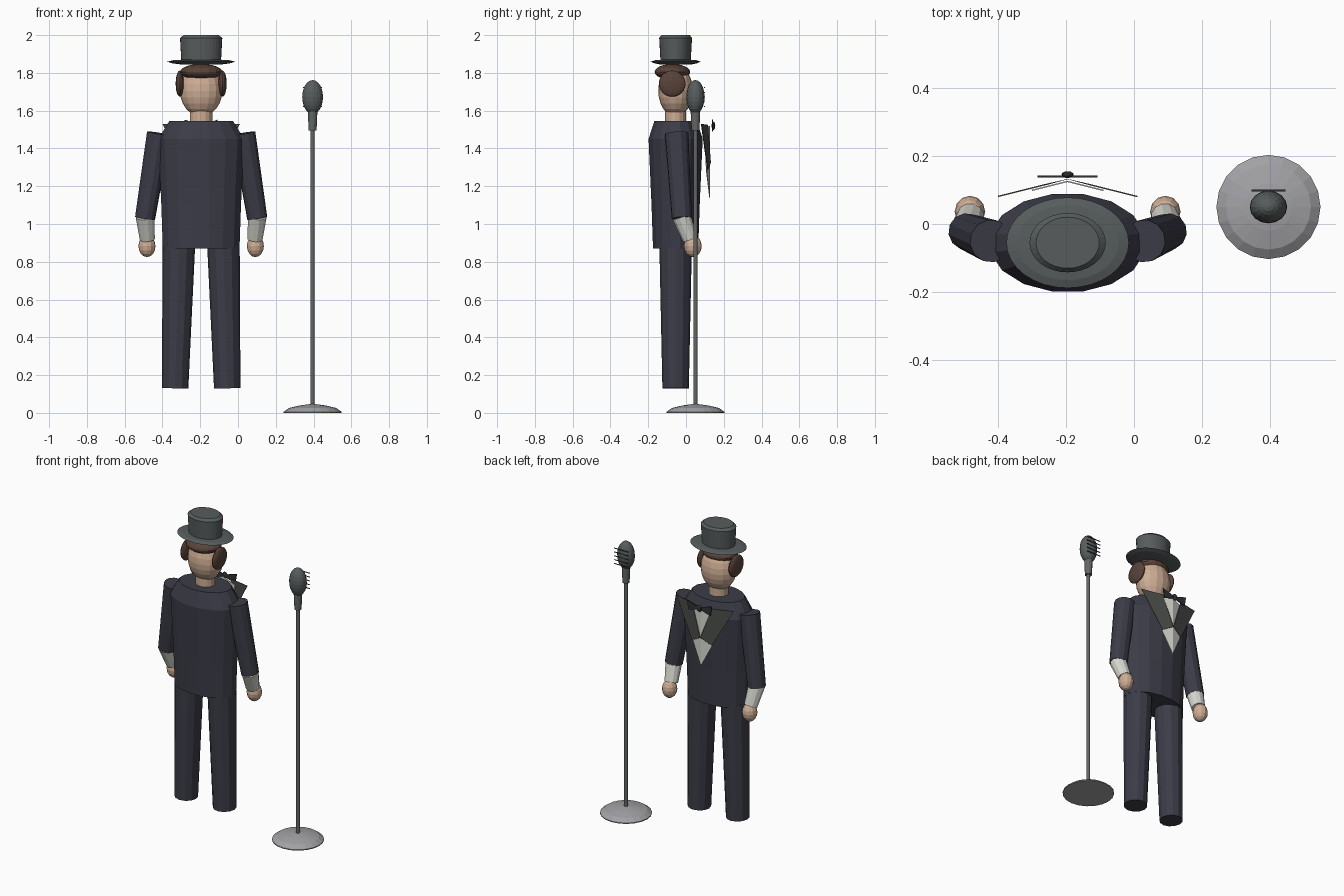
import bpy, bmesh
from math import pi, sin, cos
from mathutils import Vector, Matrix

cube = bpy.data.objects.get("Cube")
if cube:
    bpy.data.objects.remove(cube)

CX, CY = -0.195, -0.055          # centre of the figure
MX, MY = 0.395, 0.05             # centre of the microphone stand


def material(name, rgb):
    m = bpy.data.materials.new(name)
    m.use_nodes = True
    m.diffuse_color = (*rgb, 1)
    m.node_tree.nodes["Principled BSDF"].inputs["Base Color"].default_value = (*rgb, 1)
    return m


SUIT = material("navy suit", (0.045, 0.045, 0.065))
HAT = material("hat grey", (0.095, 0.108, 0.108))
LAPEL = material("lapel grey", (0.07, 0.074, 0.07))
BOW = material("bow black", (0.028, 0.03, 0.034))
SKIN = material("skin", (0.62, 0.42, 0.30))
HAIR = material("brown hair", (0.10, 0.056, 0.042))
WHITE = material("shirt white", (0.68, 0.68, 0.63))
STEEL = material("base steel", (0.36, 0.36, 0.38))
POLE = material("pole grey", (0.13, 0.135, 0.135))


def add(name, bm, mat):
    bmesh.ops.recalc_face_normals(bm, faces=bm.faces)
    me = bpy.data.meshes.new(name)
    bm.to_mesh(me)
    bm.free()
    me.materials.append(mat)
    ob = bpy.data.objects.new(name, me)
    bpy.context.collection.objects.link(ob)
    return ob


def loft(name, x, y, rings, n, mat, turn=0.0):
    """Stack of elliptical rings (rx, ry, z), capped at both ends."""
    bm = bmesh.new()
    loops = []
    for rx, ry, z in rings:
        angles = [2 * pi * (i + turn) / n for i in range(n)]
        loops.append([bm.verts.new((x + rx * cos(a), y + ry * sin(a), z)) for a in angles])
    for lo, hi in zip(loops, loops[1:]):
        for i in range(n):
            j = (i + 1) % n
            bm.faces.new((lo[i], lo[j], hi[j], hi[i]))
    bm.faces.new(loops[0])
    bm.faces.new(loops[-1])
    return add(name, bm, mat)


def tube(name, a, b, ra, rb, n, mat):
    """Tapered cylinder from a to b, with square ends."""
    a, b = Vector(a), Vector(b)
    d = b - a
    place = Matrix.Translation((a + b) / 2) @ d.to_track_quat('Z', 'Y').to_matrix().to_4x4()
    bm = bmesh.new()
    bmesh.ops.create_cone(bm, cap_ends=True, segments=n, radius1=ra, radius2=rb,
                          depth=d.length, matrix=place)
    return add(name, bm, mat)


def ball(name, centre, size, mat, u=16, v=12):
    bm = bmesh.new()
    place = Matrix.Translation(centre) @ Matrix.Diagonal((*size, 1))
    bmesh.ops.create_uvsphere(bm, u_segments=u, v_segments=v, radius=1, matrix=place)
    return add(name, bm, mat)


def plate(name, polys, front, slope, mat, thick=0.004):
    """Thin plate of x/z polygons, folded back from the centre line."""
    bm = bmesh.new()
    for poly in polys:
        bm.faces.new([bm.verts.new((CX + x, front - slope * abs(x), z)) for x, z in poly])
    bmesh.ops.remove_doubles(bm, verts=bm.verts, dist=0.0005)
    ob = add(name, bm, mat)
    mod = ob.modifiers.new("thickness", 'SOLIDIFY')
    mod.thickness = thick
    mod.offset = 0
    return ob


def both(poly):
    return [poly, [(-x, z) for x, z in reversed(poly)]]


# Torso
loft("jacket", CX, CY, [(0.207, 0.122, 0.87), (0.215, 0.13, 1.1), (0.232, 0.146, 1.45),
                        (0.172, 0.115, 1.545)], 16, SUIT, 0.5)

# Arms, cuffs, hands and legs
for side, s in (("right", -1), ("left", 1)):
    elbow = (CX + s * 0.297, -0.022, 1.03)
    wrist = (CX + s * 0.285, 0.022, 0.92)
    tube(side + "_sleeve", (CX + s * 0.225, -0.05, 1.48), elbow, 0.063, 0.054, 12, SUIT)
    tube(side + "_cuff", (CX + s * 0.297, -0.024, 1.04), wrist, 0.051, 0.041, 12, WHITE)
    ball(side + "_hand", (CX + s * 0.287, 0.036, 0.883), (0.045, 0.047, 0.058), SKIN, 12, 8)
    tube(side + "_trouser_leg", (CX + s * 0.138, CY, 0.13), (CX + s * 0.118, CY, 0.885),
         0.07, 0.086, 12, SUIT)

# Neck, head and hair
loft("neck", CX, CY, [(0.06, 0.055, 1.53), (0.06, 0.055, 1.63)], 16, SKIN)
ball("head", (CX, CY, 1.705), (0.112, 0.092, 0.135), SKIN)
ball("hair_band", (CX, -0.072, 1.805), (0.112, 0.094, 0.042), HAIR)
for side, s in (("right", -1), ("left", 1)):
    ball(side + "_side_hair", (CX + s * 0.113, -0.073, 1.743), (0.022, 0.071, 0.069), HAIR)

# Hat
loft("hat_brim", CX, CY, [(0.11, 0.085, 1.845), (0.15, 0.11, 1.85), (0.18, 0.133, 1.859),
                          (0.15, 0.11, 1.867), (0.10, 0.075, 1.87)], 32, HAT)
loft("hat_crown", CX, CY, [(0.105, 0.08, 1.86), (0.112, 0.087, 1.985),
                           (0.093, 0.075, 2.0)], 32, HAT)

# Shirt front, lapels and bow tie
plate("shirt_front", both([(0, 1.52), (0.105, 1.5), (0.07, 1.285), (0, 1.14)]),
      0.125, 0.25, WHITE)
plate("lapels", both([(0.205, 1.53), (0.07, 1.525), (0, 1.325), (0.07, 1.285)]),
      0.132, 0.25, LAPEL)
plate("bow_tie", both([(0, 1.526), (0.088, 1.552), (0.078, 1.49), (0, 1.514)]),
      0.14, 0, BOW, 0.006)
ball("bow_knot", (CX, 0.145, 1.52), (0.018, 0.01, 0.022), BOW, 12, 8)

# Microphone stand
loft("stand_base", MX, MY, [(0.153, 0.153, 0.0), (0.153, 0.153, 0.006), (0.125, 0.125, 0.026),
                            (0.07, 0.07, 0.039), (0.02, 0.02, 0.046)], 20, STEEL)
tube("stand_pole", (MX, MY, 0.04), (MX, MY, 1.51), 0.011, 0.011, 12, POLE)
tube("microphone_holder", (MX, MY, 1.495), (MX, MY, 1.61), 0.021, 0.026, 12, POLE)
ball("microphone_head", (MX, MY, 1.672), (0.055, 0.048, 0.09), HAT, 16, 12)
for i in range(5):
    z = 1.622 + i * 0.025
    tube("grille_bar_%d" % (i + 1), (MX - 0.05, 0.098, z), (MX + 0.05, 0.098, z),
         0.003, 0.003, 8, HAT)
